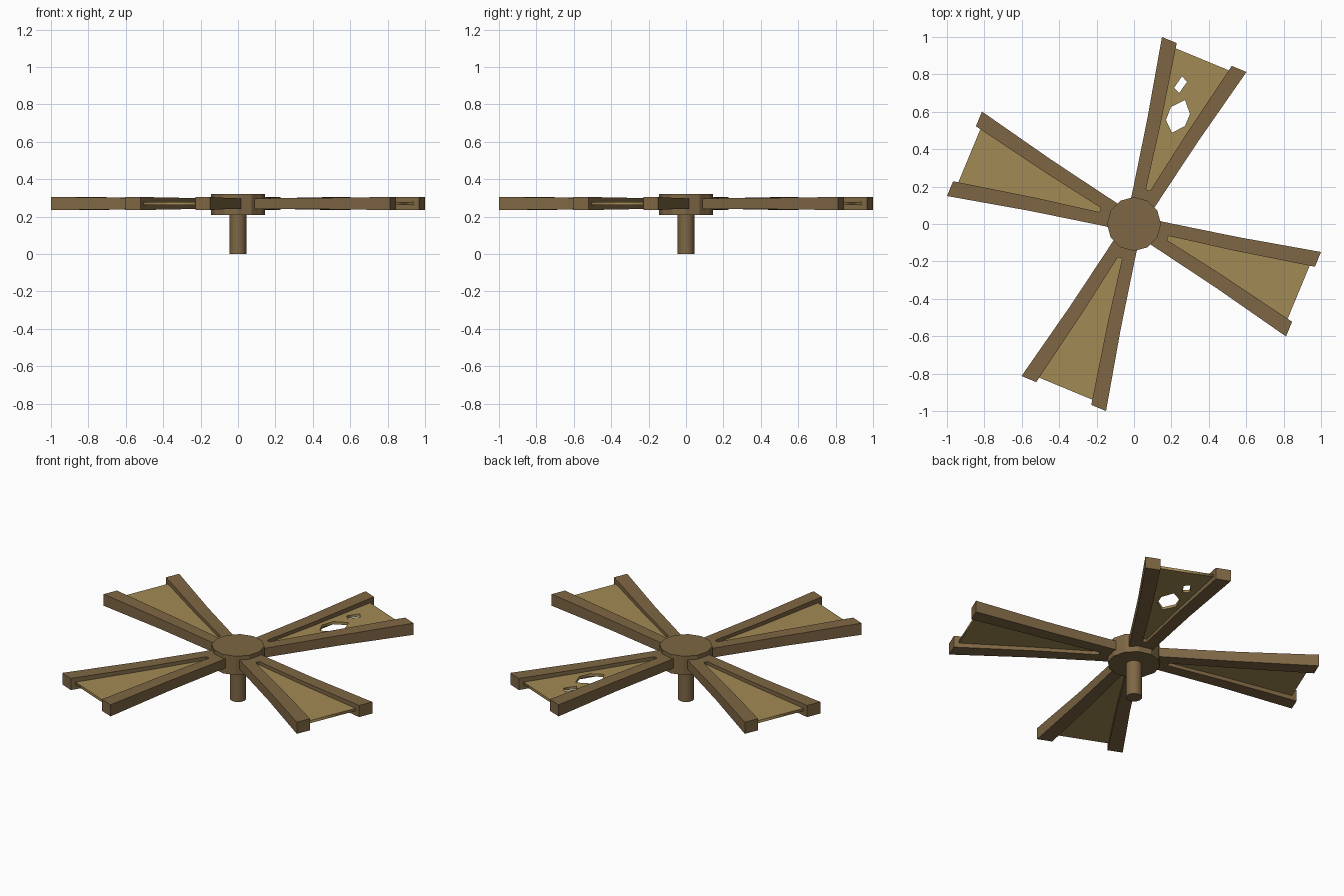
import bpy, bmesh, math

if "Cube" in bpy.data.objects:
    bpy.data.objects.remove(bpy.data.objects["Cube"])

MID_Z = 0.27
TILT = math.radians(-22.5)


def material(name, rgb):
    m = bpy.data.materials.new(name)
    m.diffuse_color = (*rgb, 1)
    m.use_nodes = True
    m.node_tree.nodes["Principled BSDF"].inputs["Base Color"].default_value = m.diffuse_color
    return m


wood = material("wood", (0.21, 0.135, 0.058))
cloth = material("cloth", (0.36, 0.255, 0.09))


def cylinder(name, radius, z0, z1, sides):
    bpy.ops.mesh.primitive_cylinder_add(vertices=sides, radius=radius, depth=z1 - z0,
                                        location=(0, 0, (z0 + z1) / 2))
    ob = bpy.context.object
    ob.name = name
    ob.data.materials.append(wood)
    return ob


def blade_frame(name, angle):
    # Half of the V frame, lofted outwards: distance, inner edge, outer edge, half height
    stations = [(0.06, 0, 0.056, 0.028), (0.195, 0, 0.081, 0.028), (0.197, 0.012, 0.0815, 0.028),
                (0.54, 0.072, 0.148, 0.03), (0.981, 0.159, 0.2445, 0.035)]
    bm = bmesh.new()
    rings = [[bm.verts.new(p) for p in ((a, d, -h), (b, d, -h), (b, d, h), (a, d, h))]
             for d, a, b, h in stations]
    for r, s in zip(rings, rings[1:]):
        for i in range(4):
            j = (i + 1) % 4
            bm.faces.new((r[i], r[j], s[j], s[i]))
    bm.faces.new(rings[0])
    bm.faces.new(rings[-1])
    bmesh.ops.recalc_face_normals(bm, faces=bm.faces)
    # Open the seam so the mirrored halves join into one solid
    seam = [f for f in bm.faces if all(abs(v.co.x) < 1e-6 for v in f.verts)]
    bmesh.ops.delete(bm, geom=seam, context='FACES')
    me = bpy.data.meshes.new(name)
    bm.to_mesh(me)
    bm.free()
    me.materials.append(wood)
    ob = bpy.data.objects.new(name, me)
    bpy.context.collection.objects.link(ob)
    ob.location.z = MID_Z
    ob.rotation_euler.z = angle
    ob.modifiers.new("mirror", 'MIRROR')


def blade_panel(name, angle, holes=()):
    # Thin sheet set into the frame; extra outlines become holes
    sheet = [(-0.03, 0.18), (0.03, 0.18), (0.10, 0.54), (0.18, 0.953),
             (-0.18, 0.953), (-0.10, 0.54)]
    cu = bpy.data.curves.new(name, 'CURVE')
    cu.dimensions = '2D'
    cu.fill_mode = 'BOTH'
    cu.extrude = 0.008
    for outline in (sheet, *holes):
        sp = cu.splines.new('POLY')
        sp.points.add(len(outline) - 1)
        for p, (x, y) in zip(sp.points, outline):
            p.co = (x, y, 0, 1)
        sp.use_cyclic_u = True
    cu.materials.append(cloth)
    ob = bpy.data.objects.new(name, cu)
    bpy.context.collection.objects.link(ob)
    ob.location.z = MID_Z
    ob.rotation_euler.z = angle
    bpy.ops.object.select_all(action='DESELECT')
    ob.select_set(True)
    bpy.context.view_layer.objects.active = ob
    bpy.ops.object.convert(target='MESH')


# Axle and hub
shaft = cylinder("shaft", 0.045, 0, 0.25, 12)
bpy.ops.object.shade_smooth_by_angle(angle=math.radians(35))
cylinder("hub", 0.144, 0.208, 0.322, 12)

# Four blades, the first with a torn panel
tears = [
    [(-0.057, 0.654), (-0.002, 0.717), (0.051, 0.658), (0.0515, 0.589), (0.001, 0.528), (-0.055, 0.579)],
    [(-0.0805, 0.754), (-0.065, 0.829), (-0.029, 0.81), (-0.045, 0.739)],
]
for i in range(4):
    a = TILT + i * math.pi / 2
    blade_frame(f"blade_frame_{i + 1}", a)
    blade_panel(f"blade_panel_{i + 1}", a, tears if i == 0 else ())
